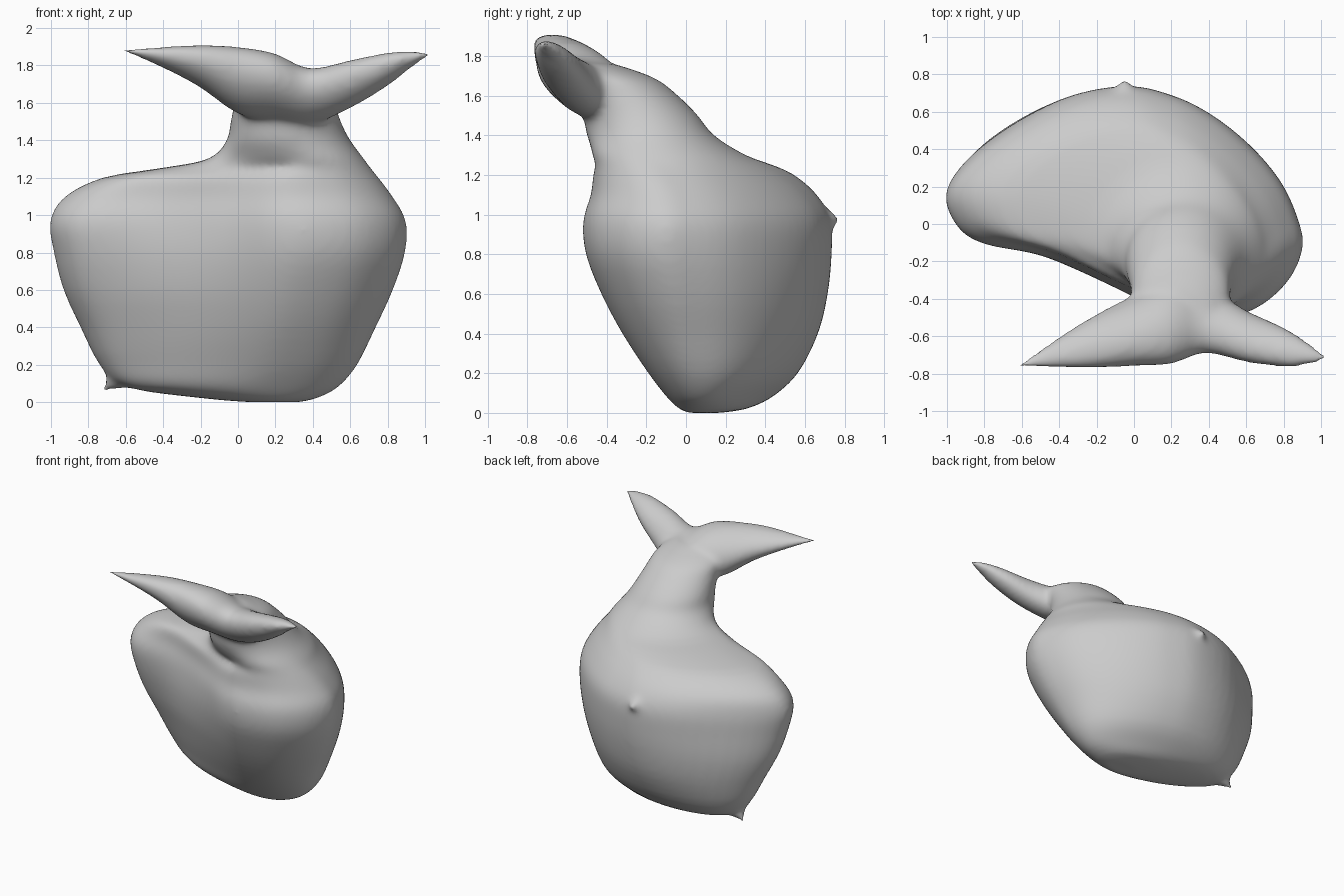
import bpy
import bmesh
import math
from mathutils import Matrix, Vector

cube = bpy.data.objects.get("Cube")
if cube:
    bpy.data.objects.remove(cube, do_unlink=True)

grey = bpy.data.materials.new("plain grey")
grey.use_nodes = True
grey.diffuse_color = (0.6, 0.6, 0.6, 1)
grey.node_tree.nodes["Principled BSDF"].inputs["Base Color"].default_value = grey.diffuse_color


def smooth_path(points, steps, closed):
    """Catmull-Rom resampling of points of any dimension."""
    n, out = len(points), []

    def at(i):
        return points[i % n] if closed else points[max(0, min(n - 1, i))]

    for i in range(n if closed else n - 1):
        for s in range(steps):
            t = s / steps
            out.append([0.5 * (2 * b + (c - a) * t + (2 * a - 5 * b + 4 * c - d) * t * t
                               + (3 * b - a - 3 * c + d) * t ** 3)
                        for a, b, c, d in zip(at(i - 1), at(i), at(i + 1), at(i + 2))])
    return out if closed else out + [list(points[-1])]


def loft(bm, rings):
    """Skin a list of rings and close both ends."""
    loops = [[bm.verts.new(p) for p in ring] for ring in rings]
    for a, b in zip(loops, loops[1:]):
        for i in range(len(a)):
            j = (i + 1) % len(a)
            bm.faces.new((a[i], a[j], b[j], b[i]))
    for loop, ring in ((loops[0], rings[0]), (loops[-1], rings[-1])):
        hub = bm.verts.new(sum((Vector(p) for p in ring), Vector()) / len(ring))
        for i in range(len(loop)):
            bm.faces.new((loop[i], loop[(i + 1) % len(loop)], hub))


def nub(bm, tip, direction, radius, length):
    """Small cone whose point lies at tip."""
    d = Vector(direction).normalized()
    turn = d.to_track_quat('Z', 'Y').to_matrix().to_4x4()
    bmesh.ops.create_cone(bm, cap_ends=True, segments=16, radius1=radius, radius2=0.005,
                          depth=length,
                          matrix=Matrix.Translation(Vector(tip) - d * length / 2) @ turn)


bm = bmesh.new()

# Curved body plan, seen from above
plan = smooth_path([
    (.91, -.12), (.87, .05), (.77, .24), (.6, .43), (.4, .59), (.2, .69), (-.05, .74), (-.4, .66),
    (-.8, .42), (-1, .19), (-.95, 0), (-.8, -.1), (-.5, -.15), (-.3, -.22),
    (-.05, -.35), (.2, -.49), (.4, -.52), (.65, -.46), (.83, -.31)], 4, True)

# Body and tail stem: height, x range, y range, roundness, backward lean of the left end
levels = smooth_path([
    (0, .06, .33, .01, .17, 1, 0), (.02, -.18, .42, -.07, .26, 1, .08),
    (.08, -.6, .54, -.16, .35, .9, .15), (.2, -.74, .65, -.25, .49, .65, .14),
    (.4, -.84, .75, -.37, .61, .45, .11), (.6, -.93, .84, -.46, .68, .3, .07),
    (.8, -.98, .9, -.52, .72, .15, .03), (.97, -1, .9, -.52, .73, .05, 0),
    (1.1, -.92, .83, -.5, .63, .1, .06), (1.2, -.72, .76, -.51, .49, .25, .11),
    (1.25, -.42, .72, -.51, .37, .45, .13), (1.3, -.16, .68, -.51, .27, .75, .06),
    (1.4, -.06, .6, -.5, .14, 1, 0), (1.5, -.04, .55, -.52, .06, 1, 0),
    (1.6, -.02, .52, -.58, -.04, 1, 0), (1.69, .0, .5, -.68, -.16, 1, 0),
    (1.76, .08, .42, -.7, -.36, 1, 0)], 3, False)
rings = []
for z, x0, x1, y0, y1, rnd, lean in levels:
    ring = []
    for px, py in plan:
        u, v = (px + 1) / 1.91, (py + .52) / 1.26
        ang = math.atan2(v - .5, u - .5)
        u += rnd * (.5 + .5 * math.cos(ang) - u)
        v += rnd * (.5 + .5 * math.sin(ang) - v)
        ring.append((x0 + (x1 - x0) * u, y0 + (y1 - y0) * v + lean * (1 - u), z))
    rings.append(ring)
loft(bm, rings)

# Pointed corner under the left end, and the small peak on the back
nub(bm, (-.73, .3, .055), (-.6, .15, -.5), .11, .2)
nub(bm, (-.05, .785, .98), (0, 1, .1), .09, .1)

# Tail flukes: x, y range, z range of each tilted oval section
spans = smooth_path([
    (-.62, -.765, -.75, 1.875, 1.89), (-.4, -.77, -.6, 1.785, 1.9), (-.2, -.77, -.48, 1.68, 1.91),
    (0, -.76, -.38, 1.54, 1.9), (.2, -.75, -.3, 1.5, 1.865), (.38, -.69, -.33, 1.48, 1.785),
    (.6, -.74, -.46, 1.57, 1.83), (.8, -.765, -.55, 1.69, 1.87), (.93, -.755, -.63, 1.79, 1.88),
    (1.03, -.73, -.7, 1.85, 1.87)], 3, False)
loft(bm, [[(x, (y0 + y1) / 2 + (y1 - y0) / 2 * math.cos(t),
            (z0 + z1) / 2 + (z1 - z0) / 2 * math.cos(t + 1.95))
           for t in (i * math.tau / 24 for i in range(24))]
          for x, y0, y1, z0, z1 in spans])

bmesh.ops.recalc_face_normals(bm, faces=bm.faces)
mesh = bpy.data.meshes.new("body_and_tail")
bm.to_mesh(mesh)
bm.free()
mesh.materials.append(grey)
body = bpy.data.objects.new("body_and_tail", mesh)
bpy.context.collection.objects.link(body)

# Fuse the stem and flukes into one soft skin
remesh = body.modifiers.new("fuse", 'REMESH')
remesh.mode = 'VOXEL'
remesh.voxel_size = 0.02
remesh.use_smooth_shade = True
soft = body.modifiers.new("soften", 'SMOOTH')
soft.factor = 0.5
soft.iterations = 14
bpy.context.view_layer.objects.active = body
body.select_set(True)
bpy.ops.object.shade_smooth()
